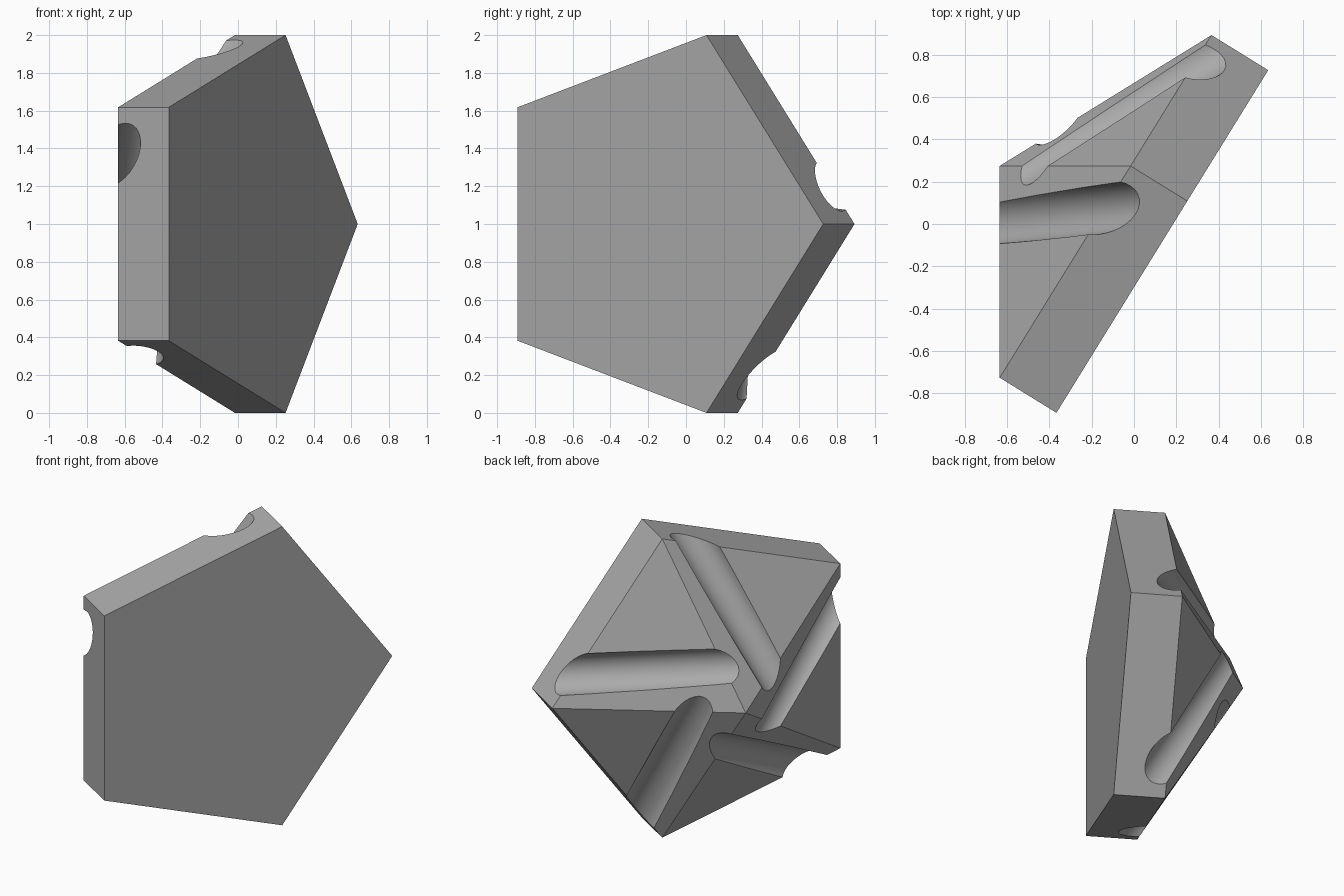
import bpy, bmesh
from math import sin, cos, radians
from mathutils import Vector

cube = bpy.data.objects.get("Cube")
if cube:
    bpy.data.objects.remove(cube, do_unlink=True)

# Directions: across the plate, up, and out of its back
TILT = radians(31.717)
ACROSS = Vector((sin(TILT), cos(TILT), 0))
UP = Vector((0, 0, 1))
BACK = Vector((-cos(TILT), sin(TILT), 0))
CENTRE = Vector((0.081, -0.168, 1))
RADIUS, THICK, PEAK = 1.0515, 0.315, 0.526
GROOVE_RADIUS = 0.125


def corner(i, depth):
    a = radians(72 * i)
    return CENTRE + RADIUS * (cos(a) * ACROSS + sin(a) * UP) + depth * BACK


def mesh_object(name, bm):
    bmesh.ops.recalc_face_normals(bm, faces=bm.faces)
    mesh = bpy.data.meshes.new(name)
    bm.to_mesh(mesh)
    bm.free()
    obj = bpy.data.objects.new(name, mesh)
    bpy.context.collection.objects.link(obj)
    return obj


# Pentagonal plate with a low pyramid on the back
apex = CENTRE + (THICK + PEAK) * BACK
rim = [corner(i, THICK) for i in range(5)]
bm = bmesh.new()
front = [bm.verts.new(corner(i, 0)) for i in range(5)]
back = [bm.verts.new(p) for p in rim]
tip = bm.verts.new(apex)
bm.faces.new(front)
for i in range(5):
    j = (i + 1) % 5
    bm.faces.new((front[i], front[j], back[j], back[i]))
    bm.faces.new((back[i], back[j], tip))
body = mesh_object("pentagon_block", bm)


# Round groove cutter across one pyramid face
def groove_cutter(a, b):
    along = (b - a).normalized()
    slope = (apex - (a + b) / 2).normalized()
    out = along.cross(slope)
    if out.dot(BACK) < 0:
        out.negate()
    start = a + 0.247 * along + 0.012 * out
    end = a + 0.783 * along + 0.732 * slope + 0.064 * out
    axis = (end - start).normalized()
    bm = bmesh.new()
    bmesh.ops.create_cone(bm, cap_ends=True, segments=32, depth=2,
                          radius1=GROOVE_RADIUS, radius2=GROOVE_RADIUS)
    obj = mesh_object("groove_cutter", bm)
    obj.rotation_mode = "QUATERNION"
    obj.rotation_quaternion = axis.to_track_quat("Z", "Y")
    obj.location = (start + end) / 2
    obj.hide_render = True
    return obj


cutters = [groove_cutter(rim[i], rim[(i + 1) % 5]) for i in range(5)]
for cutter in cutters:
    mod = body.modifiers.new("groove", "BOOLEAN")
    mod.operation = "DIFFERENCE"
    mod.solver = "EXACT"
    mod.object = cutter

# Bake the grooves and drop the cutters
bpy.context.view_layer.update()
cut = body.evaluated_get(bpy.context.evaluated_depsgraph_get())
mesh = bpy.data.meshes.new_from_object(cut)
body.modifiers.clear()
body.data = mesh
for cutter in cutters:
    bpy.data.objects.remove(cutter, do_unlink=True)

# Plain grey finish
grey = bpy.data.materials.new("plain grey")
grey.use_nodes = True
colour = (0.4, 0.4, 0.4, 1)
grey.diffuse_color = colour
grey.node_tree.nodes["Principled BSDF"].inputs["Base Color"].default_value = colour
mesh.materials.clear()
mesh.materials.append(grey)

bpy.ops.object.select_all(action="DESELECT")
body.select_set(True)
bpy.context.view_layer.objects.active = body
bpy.ops.object.shade_smooth_by_angle(angle=radians(25))
